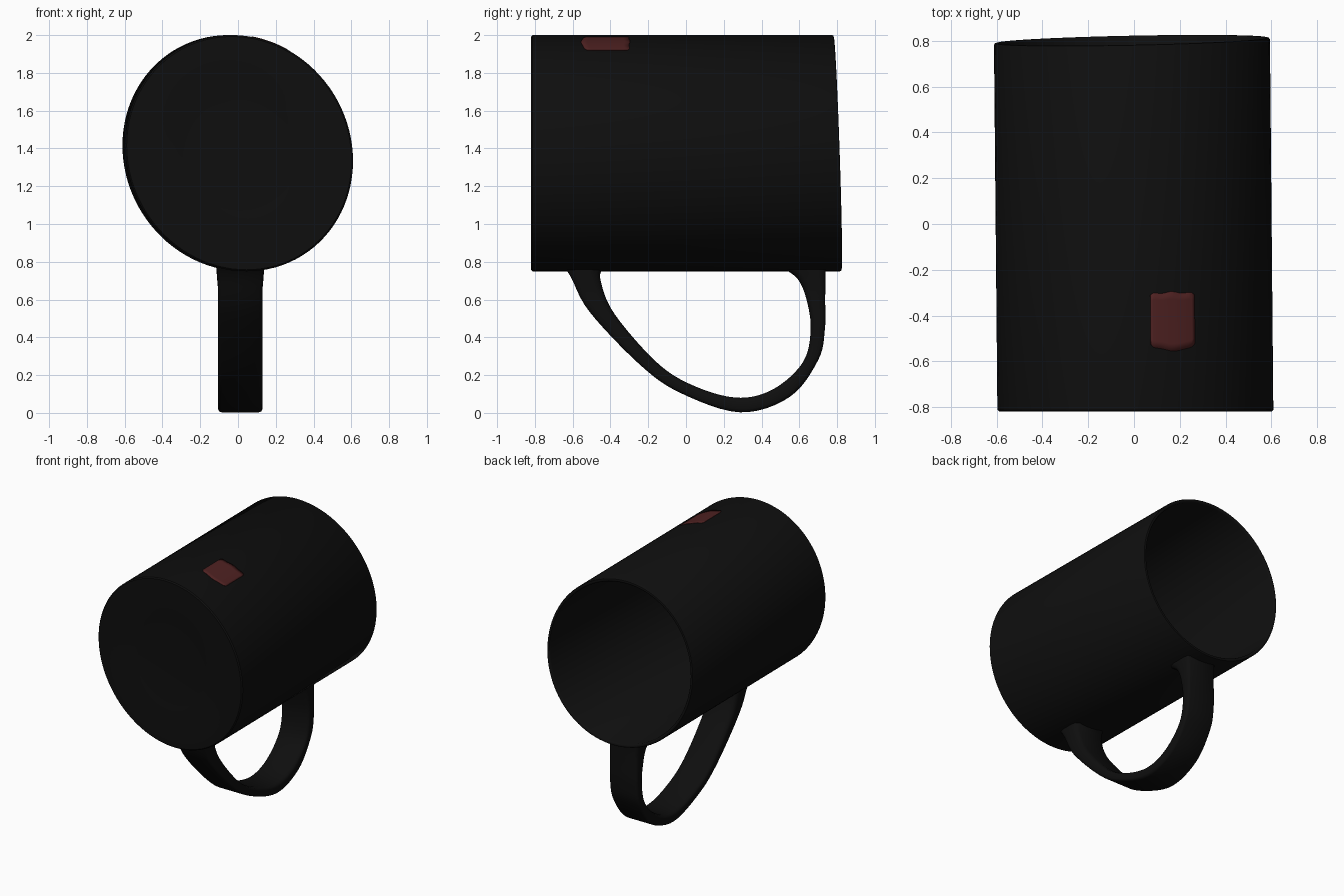
import bpy
import bmesh
import math
from mathutils import Vector

cube = bpy.data.objects.get("Cube")
if cube:
    bpy.data.objects.remove(cube, do_unlink=True)

SEGMENTS = 96
FRONT, BACK = -0.82, 0.803
RADIUS_X, RADIUS_Z, SHEAR = 0.603, 0.624, -0.041
CENTRE_Z = 1.375


def make_material(name, colour):
    mat = bpy.data.materials.new(name)
    mat.use_nodes = True
    mat.diffuse_color = (*colour, 1)
    shader = mat.node_tree.nodes["Principled BSDF"]
    shader.inputs["Base Color"].default_value = (*colour, 1)
    shader.inputs["Roughness"].default_value = 0.6
    return mat


def finish(name, bm, material, angle=40):
    """Turn a bmesh into a smooth shaded object."""
    bmesh.ops.recalc_face_normals(bm, faces=bm.faces)
    mesh = bpy.data.meshes.new(name)
    bm.to_mesh(mesh)
    bm.free()
    mesh.materials.append(material)
    obj = bpy.data.objects.new(name, mesh)
    bpy.context.collection.objects.link(obj)
    bpy.ops.object.select_all(action="DESELECT")
    obj.select_set(True)
    bpy.context.view_layer.objects.active = obj
    bpy.ops.object.shade_smooth_by_angle(angle=math.radians(angle))
    return obj


def mug_point(t, y, inset=0.0):
    """Point on the slightly skewed mug wall at angle t and depth y."""
    along = (y - FRONT) / (BACK - FRONT)
    c, s = math.cos(t), math.sin(t)
    grow = 1 - inset / RADIUS_Z
    x = grow * RADIUS_X * c + 0.006 - 0.015 * along
    z = CENTRE_Z + grow * (SHEAR * c + RADIUS_Z * s)
    return Vector((x, y + along * (0.012 * c - 0.02 * s), z))


def bridge(bm, rings, closed=True):
    for a, b in zip(rings, rings[1:]):
        count = len(a)
        for i in range(count if closed else count - 1):
            j = (i + 1) % count
            bm.faces.new((a[i], a[j], b[j], b[i]))


def spline(points, steps=6):
    """Smooth curve through the points."""
    pts = [Vector(p) for p in points]
    pts = [2 * pts[0] - pts[1]] + pts + [2 * pts[-1] - pts[-2]]
    result = []
    for a, b, c, d in zip(pts, pts[1:], pts[2:], pts[3:]):
        for k in range(steps):
            u = k / steps
            result.append(0.5 * (2 * b + (c - a) * u
                                 + (2 * a - 5 * b + 4 * c - d) * u ** 2
                                 + (3 * b - a - 3 * c + d) * u ** 3))
    return result + [pts[-2]]


black = make_material("glazed black", (0.0045, 0.0045, 0.0045))
red = make_material("dull red", (0.078, 0.0155, 0.0155))

# Mug body: base with a shallow dish, outer wall, rim and hollow inside
profile = [
    (FRONT + 0.008, 0.34), (FRONT + 0.006, 0.31), (FRONT, 0.27),
    (FRONT, 0.008), (FRONT + 0.008, 0),
    (BACK - 0.008, 0), (BACK - 0.002, 0.004), (BACK, 0.012),
    (BACK - 0.002, 0.02), (BACK - 0.01, 0.026),
    (FRONT + 0.1, 0.028), (FRONT + 0.06, 0.045), (FRONT + 0.05, 0.08),
]
bm = bmesh.new()
rings = [[bm.verts.new(mug_point(math.tau * i / SEGMENTS, y, inset))
          for i in range(SEGMENTS)] for y, inset in profile]
bridge(bm, rings)
bm.faces.new(rings[0])
bm.faces.new(rings[-1])
finish("mug_body", bm, black)

# Handle: flat strap lofted between its outer and inner side curves (y, z)
outer = spline([(-0.65, 0.775), (-0.61, 0.72), (-0.51, 0.534), (-0.243, 0.254),
                (-0.03, 0.106), (0.286, 0.003), (0.55, 0.085), (0.70, 0.28),
                (0.735, 0.44), (0.737, 0.6), (0.738, 0.72), (0.742, 0.775)])
inner = spline([(-0.44, 0.775), (-0.452, 0.70), (-0.376, 0.52), (-0.14, 0.254),
                (0.074, 0.13), (0.29, 0.08), (0.47, 0.13), (0.62, 0.27),
                (0.66, 0.44), (0.638, 0.6), (0.59, 0.71), (0.5, 0.775)])
# Half of the strap section: share of width, share of thickness
half = [(0.85, 0), (0.96, 0.07), (1, 0.22), (1, 0.72), (0.94, 0.9), (0.75, 1)]
section = half + [(-w, d) for w, d in reversed(half)]
bm = bmesh.new()
rings = []
for o, i in zip(outer, inner):
    flare = 0.01 * max(0, (o.y - 0.66) / 0.115)
    ring = []
    for w, d in section:
        p = o.lerp(i, d)
        ring.append(bm.verts.new((0.012 + w * (0.117 + flare), p.x, p.y)))
    rings.append(ring)
bridge(bm, rings)
bm.faces.new(rings[0])
bm.faces.new(rings[-1])
finish("handle", bm, black, 50)

# Painted patch: thin plate hugging the wall, with softly uneven ends
COLUMNS, ROWS = 16, 8
bm = bmesh.new()
grid = []
for c in range(COLUMNS + 1):
    u = c / COLUMNS
    t = math.acos((0.07 + 0.192 * u) / RADIUS_X)
    corner = 0.025 * abs(2 * u - 1) ** 8
    low = -0.547 + corner + 0.006 * math.sin(9 * u)
    high = -0.294 - 0.6 * corner + 0.004 * math.cos(13 * u)
    grid.append([bm.verts.new(mug_point(t, low + (high - low) * r / ROWS, -0.003))
                 for r in range(ROWS + 1)])
bridge(bm, grid, closed=False)
patch = finish("painted_patch", bm, red)
solid = patch.modifiers.new("thickness", "SOLIDIFY")
solid.thickness = 0.004
solid.offset = -1 if patch.data.polygons[0].normal.z > 0 else 1
